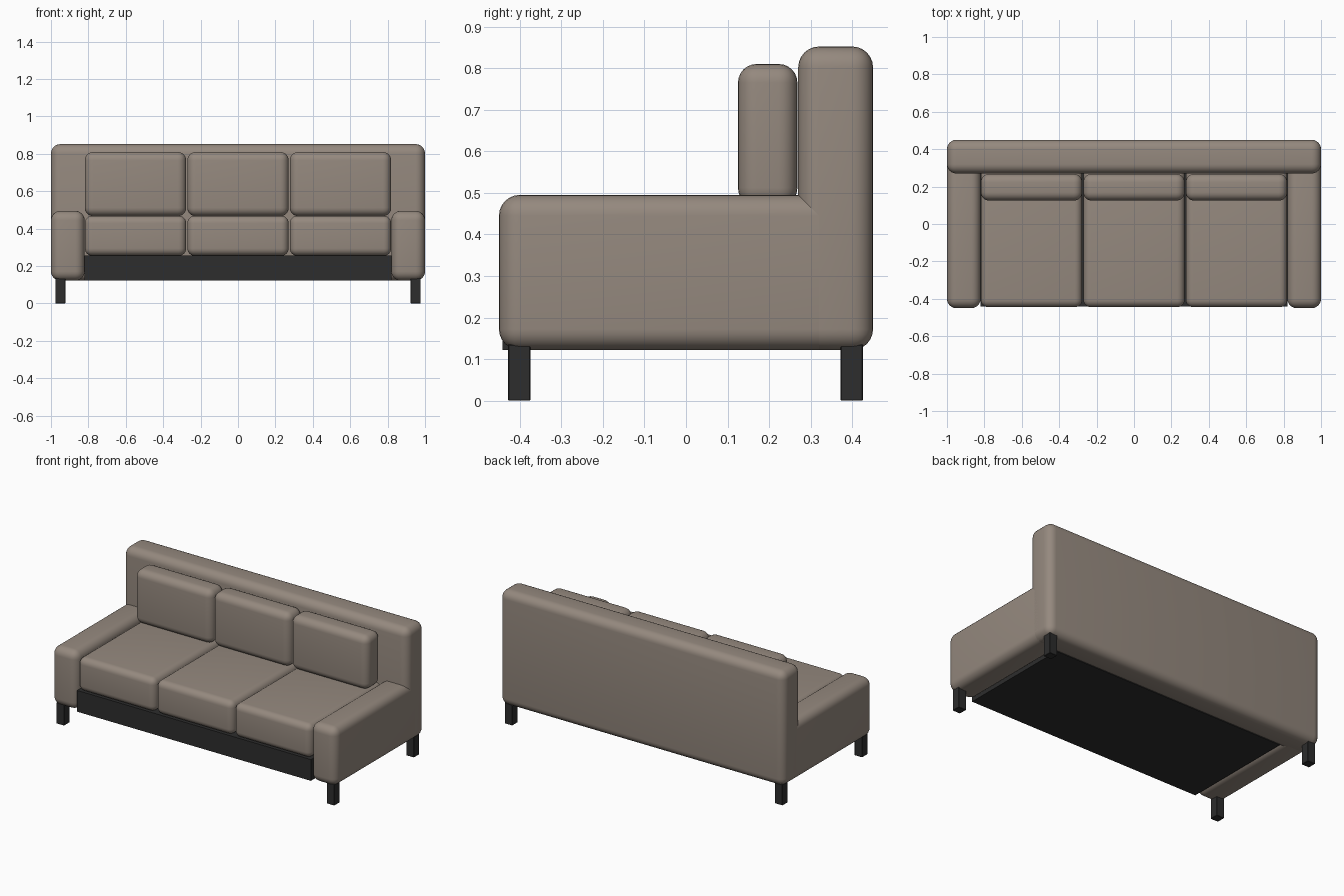
import bpy
import math

cube = bpy.data.objects.get("Cube")
if cube:
    bpy.data.objects.remove(cube, do_unlink=True)


def material(name, colour):
    m = bpy.data.materials.new(name)
    m.use_nodes = True
    m.diffuse_color = colour
    bsdf = next(n for n in m.node_tree.nodes if n.type == 'BSDF_PRINCIPLED')
    bsdf.inputs["Base Color"].default_value = colour
    bsdf.inputs["Roughness"].default_value = 0.8
    return m


fabric = material("taupe fabric", (0.30, 0.25, 0.21, 1))
black = material("black wood", (0.026, 0.026, 0.026, 1))


def box(name, x, y, z, mat, radius=0.0, segments=6):
    """Box spanning the given (min, max) ranges, with rounded edges."""
    spans = (x, y, z)
    bpy.ops.mesh.primitive_cube_add(size=1, location=[(a + b) / 2 for a, b in spans])
    ob = bpy.context.object
    ob.name = name
    ob.scale = [b - a for a, b in spans]
    bpy.ops.object.transform_apply(location=False, rotation=False, scale=True)
    ob.data.materials.append(mat)
    if radius:
        bevel = ob.modifiers.new("rounding", 'BEVEL')
        bevel.width = radius
        bevel.segments = segments
        bpy.ops.object.modifier_apply(modifier=bevel.name)
        bpy.ops.object.shade_smooth_by_angle(angle=math.radians(35))
    return ob


# Backrest and base
box("backrest", (-1, 1), (0.27, 0.45), (0.122, 0.852), fabric, 0.05)
box("base", (-0.822, 0.822), (-0.442, 0.30), (0.122, 0.257), black)

# Arms and legs, mirrored left and right
for side, s in (("left", 1), ("right", -1)):
    box(side + "_arm", sorted((s * 0.82, s)), (-0.45, 0.40), (0.122, 0.495), fabric, 0.05)
    for end, y in (("front", -0.401), ("back", 0.399)):
        box(f"{end}_{side}_leg", sorted((s * 0.923, s * 0.977)),
            (y - 0.027, y + 0.027), (0, 0.135), black, 0.002, 1)

# Three seat cushions and three back cushions
for name, cx in (("right", -0.548), ("middle", 0), ("left", 0.548)):
    x = (cx - 0.271, cx + 0.271)
    box(name + "_seat_cushion", x, (-0.445, 0.30), (0.255, 0.469), fabric, 0.04)
    box(name + "_back_cushion", x, (0.125, 0.268), (0.467, 0.81), fabric, 0.045)
